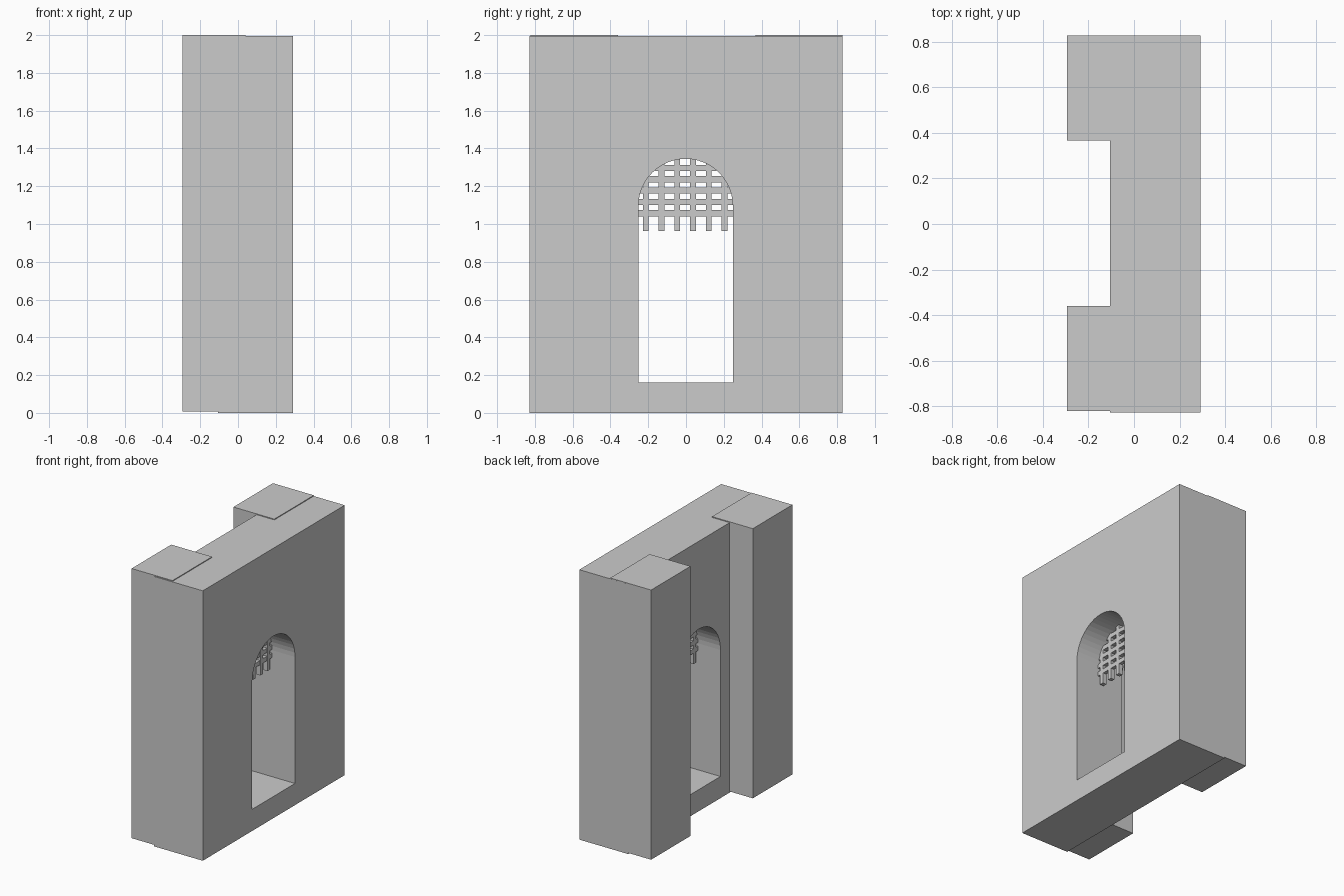
import bpy, bmesh
from math import pi, cos, sin, sqrt

if "Cube" in bpy.data.objects:
    bpy.data.objects.remove(bpy.data.objects["Cube"])

CY, SPRING, R = -0.002, 1.095, 0.25   # arch centre, springing height, radius


def make_object(name, bm):
    bmesh.ops.recalc_face_normals(bm, faces=bm.faces[:])
    mesh = bpy.data.meshes.new(name)
    bm.to_mesh(mesh)
    bm.free()
    obj = bpy.data.objects.new(name, mesh)
    bpy.context.collection.objects.link(obj)
    return obj


def add_box(bm, x, y, z):
    verts = bmesh.ops.create_cube(bm, size=1)["verts"]
    for v in verts:
        for i, (lo, hi) in enumerate((x, y, z)):
            v.co[i] = hi if v.co[i] > 0 else lo


def box(name, x, y, z):
    bm = bmesh.new()
    add_box(bm, x, y, z)
    return make_object(name, bm)


# Wall slab
wall = box("wall", (-0.105, 0.292), (-0.828, 0.828), (0, 1.994))

# Round-headed doorway cutter
profile = [(CY - R, 0.16), (CY + R, 0.16)]
profile += [(CY + R * cos(pi * i / 24), SPRING + R * sin(pi * i / 24)) for i in range(25)]
bm = bmesh.new()
face = bm.faces.new([bm.verts.new((-0.5, y, z)) for y, z in profile])
ext = bmesh.ops.extrude_face_region(bm, geom=[face])["geom"]
bmesh.ops.translate(bm, vec=(1, 0, 0), verts=[g for g in ext if isinstance(g, bmesh.types.BMVert)])
cutter = make_object("doorway_cutter", bm)
cutter.hide_render = True

# Cut the doorway and bake the result
mod = wall.modifiers.new("doorway", "BOOLEAN")
mod.operation = "DIFFERENCE"
mod.solver = "EXACT"
mod.object = cutter
bpy.context.view_layer.objects.active = wall
bpy.ops.object.modifier_apply(modifier=mod.name)
bpy.data.objects.remove(cutter, do_unlink=True)

# Rear buttress pillars, running partly into the wall
box("pillar_left", (-0.294, 0.04), (-0.822, -0.36), (0.008, 2.0))
box("pillar_right", (-0.294, 0.04), (0.367, 0.8275), (0.008, 2.0))


# Raised portcullis, bars ending just inside the masonry
def chord(d):
    return sqrt(max(R * R - d * d, 0))


bm = bmesh.new()
for i in range(6):
    y = -0.213 + i * 0.0834
    add_box(bm, (0.077, 0.108), (y - 0.015, y + 0.015), (0.963, SPRING + chord(y - CY) + 0.012))
for i in range(5):
    z = 1.057 + i * 0.06
    half = chord(max(z - SPRING, 0)) + 0.015
    add_box(bm, (0.079, 0.106), (CY - half, CY + half), (z - 0.016, z + 0.016))
make_object("portcullis", bm)
